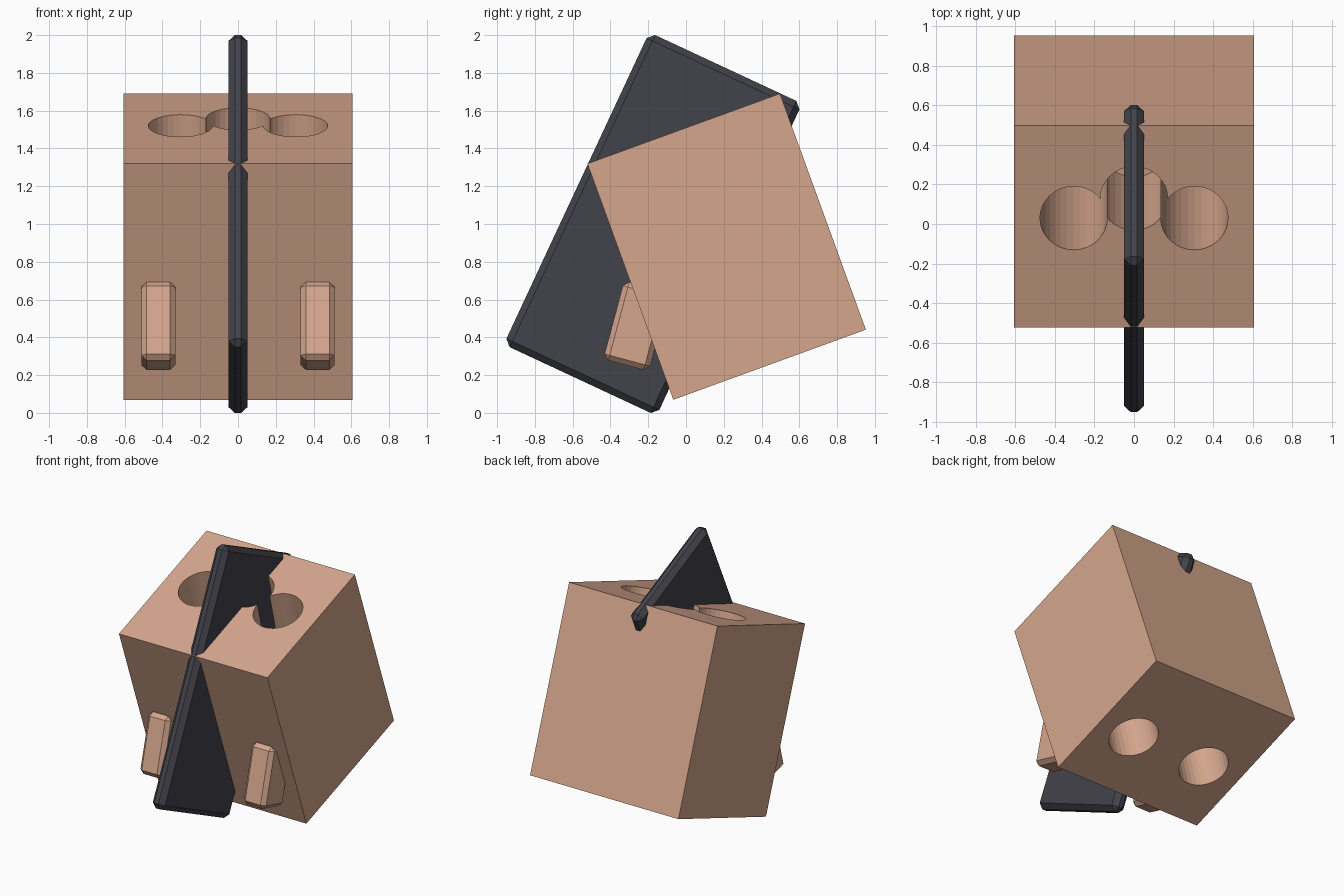
import bpy
from math import radians, sin, cos

if "Cube" in bpy.data.objects:
    bpy.data.objects.remove(bpy.data.objects["Cube"], do_unlink=True)


def make_material(name, rgb):
    mat = bpy.data.materials.new(name)
    mat.use_nodes = True
    mat.diffuse_color = (*rgb, 1)
    node = next(n for n in mat.node_tree.nodes if n.type == 'BSDF_PRINCIPLED')
    node.inputs["Base Color"].default_value = (*rgb, 1)
    return mat


tan = make_material("tan", (0.66, 0.38, 0.265))
charcoal = make_material("charcoal", (0.055, 0.056, 0.07))


def activate(obj):
    bpy.ops.object.select_all(action='DESELECT')
    obj.select_set(True)
    bpy.context.view_layer.objects.active = obj


def make_box(name, size, location, tilt, mat, bevel=0):
    """Box tilted about x, with optional flat chamfers."""
    bpy.ops.mesh.primitive_cube_add(size=1, location=location)
    obj = bpy.context.object
    obj.name = name
    obj.scale = size
    bpy.ops.object.transform_apply(location=False, rotation=False, scale=True)
    obj.rotation_euler.x = radians(tilt)
    obj.data.materials.append(mat)
    if bevel:
        mod = obj.modifiers.new("chamfer", 'BEVEL')
        mod.width = bevel
        mod.segments = 1
        activate(obj)
        bpy.ops.object.modifier_apply(modifier=mod.name)
    return obj


def drill(obj, x, y, z, depth, tilt=14.3, radius=0.17, above=0.3):
    """Cut a leaning round hole whose mouth is centred at x, y, z."""
    middle = (depth - above) / 2
    a = radians(tilt)
    bpy.ops.mesh.primitive_cylinder_add(
        vertices=32, radius=radius, depth=depth + above,
        location=(x, y + sin(a) * middle, z - cos(a) * middle),
        rotation=(a, 0, 0))
    cutter = bpy.context.object
    cutter.name = "hole_cutter"
    cutter.hide_render = True
    cutter.data.materials.append(tan)
    mod = obj.modifiers.new("hole", 'BOOLEAN')
    mod.operation = 'DIFFERENCE'
    mod.solver = 'EXACT'
    mod.object = cutter
    activate(obj)
    bpy.ops.object.modifier_apply(modifier=mod.name)
    bpy.data.objects.remove(cutter, do_unlink=True)


# Leaning block with two through holes and one blind hole between them
block = make_box("block", (1.21, 1.085, 1.33), (0, 0.215, 0.88), 20, tan)
for side in (-1, 1):
    drill(block, side * 0.305, 0.03, 1.52, 1.7)
drill(block, 0, 0.13, 1.555, 1.1)

# Thin chamfered plate running through the block
make_box("plate", (0.1, 0.893, 1.823), (0, -0.175, 1.0), -25, charcoal, 0.034)

# Pair of small chamfered pegs on the front
for side, name in ((-1, "right_peg"), (1, "left_peg")):
    make_box(name, (0.18, 0.25, 0.43), (side * 0.422, -0.262, 0.46), -15, tan, 0.028)
